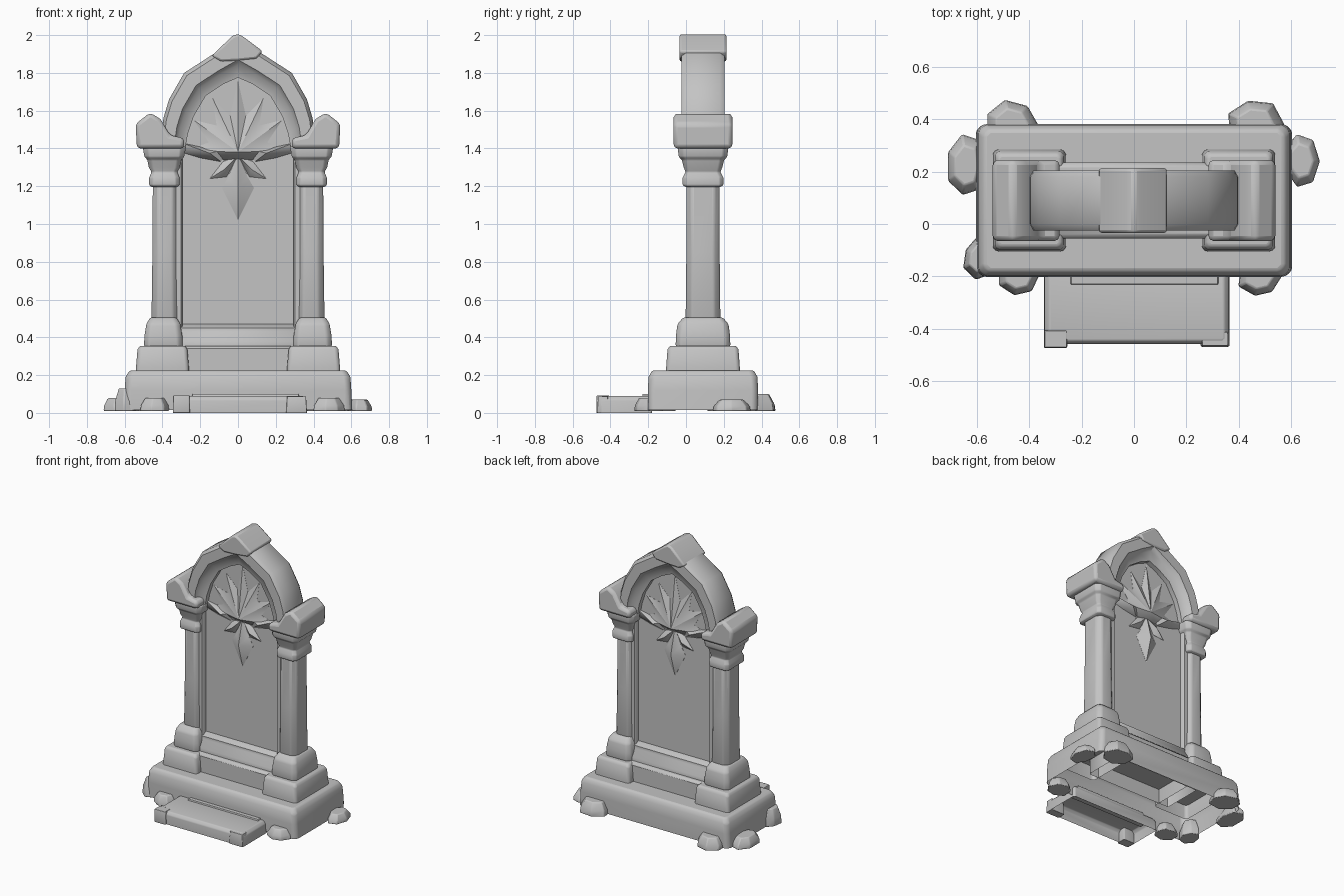
import bpy, bmesh, math, random

random.seed(4)
if "Cube" in bpy.data.objects:
    bpy.data.objects.remove(bpy.data.objects["Cube"])

stone = bpy.data.materials.new("grey_stone")
stone.use_nodes = True
stone.diffuse_color = (0.55, 0.55, 0.55, 1)
stone.node_tree.nodes["Principled BSDF"].inputs["Base Color"].default_value = (0.55, 0.55, 0.55, 1)
MID = 0.09          # depth centre of the upright part
parts = []


def finish(name, bm, bevel=0.0):
    bmesh.ops.recalc_face_normals(bm, faces=bm.faces[:])
    mesh = bpy.data.meshes.new(name)
    bm.to_mesh(mesh)
    bm.free()
    mesh.materials.append(stone)
    ob = bpy.data.objects.new(name, mesh)
    bpy.context.collection.objects.link(ob)
    if bevel:
        mod = ob.modifiers.new("worn_edges", 'BEVEL')
        mod.width, mod.segments, mod.limit_method = bevel, 2, 'ANGLE'
    parts.append(ob)
    return ob


def skin(name, rings, bevel=0.0, open_bottom=False):
    """Join closed rings of points into one capped body."""
    bm = bmesh.new()
    loops = [[bm.verts.new(p) for p in ring] for ring in rings]
    for a, b in zip(loops, loops[1:]):
        for i in range(len(a)):
            j = (i + 1) % len(a)
            bm.faces.new((a[i], a[j], b[j], b[i]))
    if not open_bottom:
        bm.faces.new(loops[0])
    bm.faces.new(loops[-1])
    return finish(name, bm, bevel)


def block(cx, cy, z, hx, hy, cut):
    """Rectangle with clipped corners."""
    c = min(hx, hy) * cut
    pts = [(hx, hy - c), (hx - c, hy), (c - hx, hy), (-hx, hy - c),
           (-hx, c - hy), (c - hx, -hy), (hx - c, -hy), (hx, c - hy)]
    return [(cx + x, cy + y, z) for x, y in pts]


def stack(name, cx, cy, levels, cut=0.12, bevel=0.01, open_bottom=False):
    return skin(name, [block(cx, cy, z, hx, hy, cut) for z, hx, hy in levels], bevel, open_bottom)


def prism(name, outline, hy, bevel=0.015):
    return skin(name, [[(x, MID + y, z) for x, z in outline] for y in (-hy, hy)], bevel)


def ridged(name, rim, centre, rim_depth, peak):
    """Flat outline whose middle rises to a point on front and back."""
    bm = bmesh.new()
    sides = []
    for s in (-1, 1):
        ring = [bm.verts.new((x, MID + s * rim_depth, z)) for x, z in rim]
        tip = bm.verts.new((centre[0], MID + s * peak, centre[1]))
        for i in range(len(ring)):
            bm.faces.new((ring[i - 1], ring[i], tip))
        sides.append(ring)
    a, b = sides
    for i in range(len(a)):
        bm.faces.new((a[i - 1], a[i], b[i], b[i - 1]))
    return finish(name, bm)


# Hollow footing and the low slab in front
stack("base", 0, MID, [(0.015, 0.605, 0.29), (0.12, 0.6, 0.292), (0.19, 0.595, 0.288), (0.225, 0.575, 0.27)],
      0.08, 0.012, True)
stack("front_slab", 0.01, -0.32, [(0, 0.355, 0.14), (0.07, 0.352, 0.14), (0.09, 0.335, 0.125)],
      0.06, 0.008, True)
stack("slab_corner_left", 0.31, -0.44, [(0, 0.055, 0.03), (0.088, 0.05, 0.026)])
stack("slab_corner_right", -0.3, -0.44, [(0, 0.045, 0.035), (0.092, 0.043, 0.033)])
stack("slab_back_edge", 0.04, -0.21, [(0.02, 0.3, 0.03), (0.1, 0.28, 0.02)])

# Central step and sloping sill
stack("middle_step", 0, MID, [(0.12, 0.34, 0.145), (0.34, 0.34, 0.145), (0.355, 0.34, 0.13)], 0.05, 0, True)
stack("sill", 0, MID, [(0.35, 0.34, 0.11), (0.38, 0.34, 0.11), (0.43, 0.34, 0.075),
                       (0.45, 0.34, 0.075), (0.47, 0.34, 0.04)], 0.02, 0)

# Plinths, shafts, capitals and scrolled blocks on both sides
for side, s in (("left", 1), ("right", -1)):
    stack("plinth_" + side, s * 0.4, MID,
          [(0.12, 0.14, 0.195), (0.24, 0.14, 0.195), (0.335, 0.132, 0.188), (0.355, 0.12, 0.175)], 0.1, 0.008, True)
    stack("column_foot_" + side, s * 0.395, MID,
          [(0.35, 0.103, 0.145), (0.41, 0.1, 0.143), (0.47, 0.09, 0.135), (0.505, 0.07, 0.105)], 0.25)
    stack("shaft_" + side, s * 0.385, MID,
          [(0.49, 0.073, 0.092), (0.85, 0.068, 0.088), (1.21, 0.066, 0.088)], 0.45)
    stack("capital_" + side, s * 0.39, MID,
          [(1.195, 0.066, 0.09), (1.205, 0.08, 0.108), (1.245, 0.08, 0.108), (1.275, 0.068, 0.092),
           (1.3, 0.082, 0.102), (1.34, 0.09, 0.112), (1.355, 0.105, 0.128), (1.41, 0.115, 0.135)], 0.25, 0.006)
    scroll = [(0.285, 1.4), (0.535, 1.4), (0.542, 1.53), (0.465, 1.59), (0.41, 1.555), (0.36, 1.47), (0.285, 1.455)]
    prism("scroll_block_" + side, [(s * x, z) for x, z in scroll], 0.155, 0.02)
    # Narrow moulding beside the panel
    stack("panel_frame_" + side, s * 0.315, MID, [(0.43, 0.02, 0.07), (1.42, 0.02, 0.07)], 0.35, 0)

# Pointed arch swept from outer and inner edges
half = [((0.41, 1.42), (0.28, 1.4)), ((0.395, 1.56), (0.265, 1.48)), ((0.365, 1.66), (0.235, 1.57)),
        ((0.285, 1.8), (0.17, 1.68)), ((0.13, 1.9), (0.08, 1.74))]
flip = [((-a, b), (-c, d)) for (a, b), (c, d) in half]
path = half + [((0, 1.985), (0, 1.775))] + flip[::-1]
section = [(0, -0.09), (0, 0.09), (0.12, 0.115), (0.55, 0.115), (0.68, 0.085), (1, 0.07),
           (1, -0.07), (0.68, -0.085), (0.55, -0.115), (0.12, -0.115)]
skin("arch", [[(o[0] + (i[0] - o[0]) * t, MID + y, o[1] + (i[1] - o[1]) * t) for t, y in section]
              for o, i in path])
prism("apex_block", [(-0.14, 1.89), (-0.03, 1.995), (0, 2.006), (0.03, 1.99), (0.13, 1.915),
                     (0.1, 1.875), (0, 1.865), (-0.09, 1.86)], 0.125, 0.012)

# Recessed panel following the arch
opening = [(x, z) for _, (x, z) in path]
prism("panel", [(-0.33, 0.4), (0.33, 0.4), (0.33, 1.4)] +
      [(x * 1.1, z + 0.02) for x, z in opening] + [(-0.33, 1.4)], 0.035, 0)

# Carved fan, side cusps and hanging leaf
heart = (0, 1.38)
fan = []
for k in range(7):
    a = math.radians(k * 30)
    fan.append((math.cos(a) * 0.27, heart[1] + 0.01 + math.sin(a) * (0.37 if k == 3 else 0.32)))
    if k < 6:
        b = a + math.radians(15)
        fan.append((math.cos(b) * 0.16, heart[1] + math.sin(b) * 0.2))
ridged("carved_fan", fan + [(-0.08, 1.34), (0.08, 1.34)], heart, 0.036, 0.085)
for side, s in (("left", 1), ("right", -1)):
    cusp = [(0.3, 1.43), (0.16, 1.4), (0.05, 1.4), (0.09, 1.33), (0.2, 1.35), (0.3, 1.38)]
    ridged("cusp_" + side, [(s * x, z) for x, z in cusp], (s * 0.15, 1.375), 0.04, 0.08)
    lobe = [(0, 1.36), (0.08, 1.33), (0.15, 1.24), (0.06, 1.25)]
    ridged("lobe_" + side, [(s * x, z) for x, z in lobe], (s * 0.07, 1.29), 0.036, 0.065)
ridged("hanging_leaf", [(0, 1.38), (0.05, 1.25), (0.085, 1.19), (0, 1.02), (-0.085, 1.19), (-0.05, 1.25)],
       (0, 1.19), 0.036, 0.085)


# Rubble around the footing
def rock(name, cx, cy, hx, hy, top, sides=7):
    rings = []
    wobble = [random.uniform(0.9, 1.1) for _ in range(sides)]
    for z, k in ((0.01, 1), (top * 0.5, 0.95), (top, 0.65)):
        rings.append([(cx + hx * k * w * math.cos(math.tau * i / sides),
                       cy + hy * k * w * math.sin(math.tau * i / sides), z) for i, w in enumerate(wobble)])
    skin(name, rings, 0.006)


rocks = [(-0.47, 0.38, 0.11, 0.1, 0.09), (0.46, 0.38, 0.11, 0.1, 0.1),
         (-0.64, 0.22, 0.075, 0.12, 0.08), (0.64, 0.24, 0.07, 0.1, 0.07),
         (-0.59, -0.13, 0.065, 0.08, 0.13), (-0.44, -0.2, 0.08, 0.075, 0.08),
         (0.48, -0.2, 0.085, 0.085, 0.08)]
for n, r in enumerate(rocks):
    rock("rock_%d" % (n + 1), *r)

# Soft shading with crisp main edges
bpy.ops.object.select_all(action='DESELECT')
for ob in parts:
    ob.select_set(True)
bpy.context.view_layer.objects.active = parts[0]
bpy.ops.object.shade_smooth_by_angle(angle=math.radians(45))
